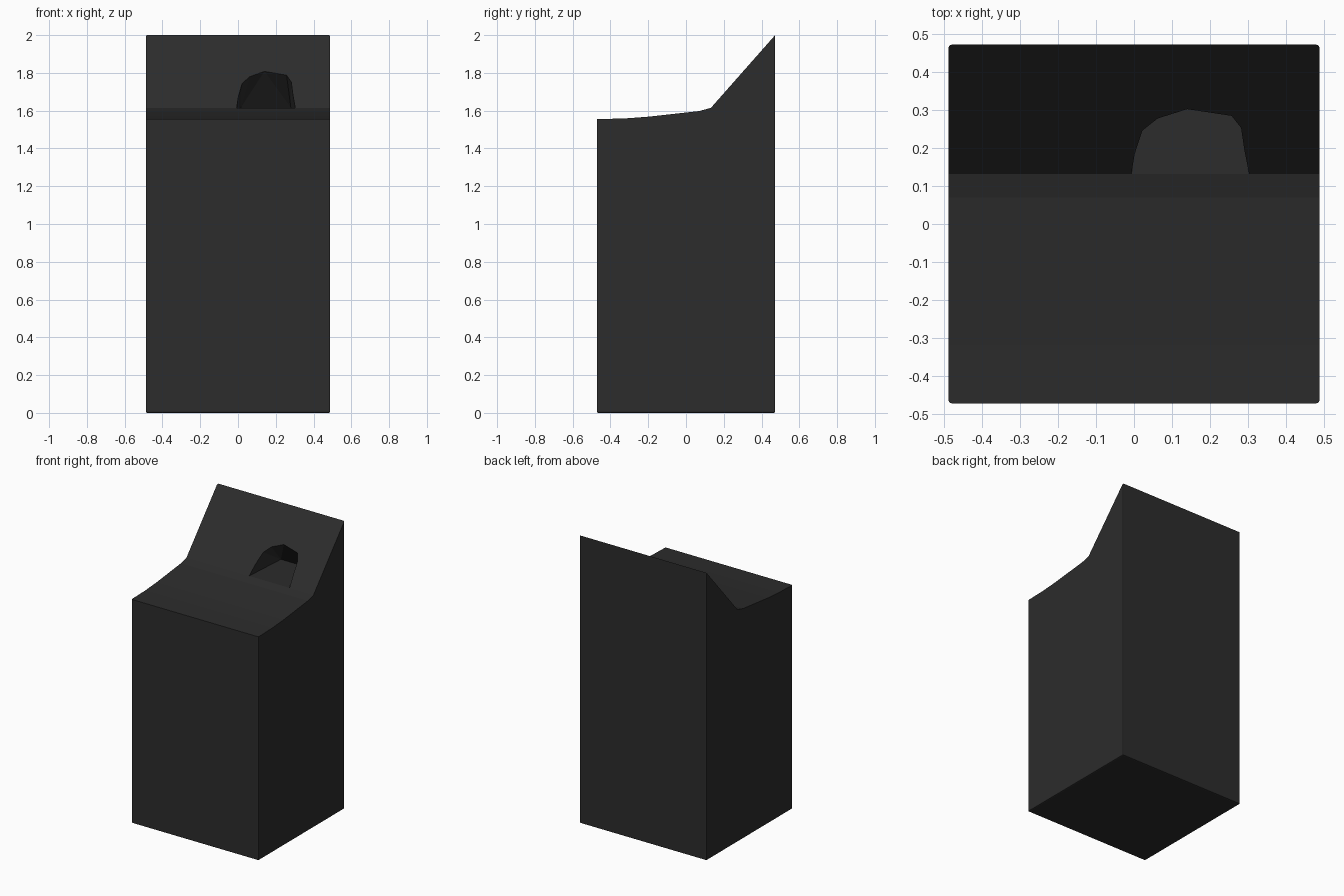
import bpy, bmesh

if "Cube" in bpy.data.objects:
    bpy.data.objects.remove(bpy.data.objects["Cube"])

W = 0.488
# Side profile of the top (y, z), front to back, ending at the crease
tray = [(-0.472, 1.555), (-0.32, 1.559), (-0.2, 1.568), (0.07, 1.598), (0.132, 1.615)]
top_back = (0.472, 2.0)
base = [(0.472, 0.0), (-0.472, 0.0)]
# Outline of the pocket on the sloped panel (x, z)
pocket = [(-0.007, 1.615), (0.002, 1.675), (0.022, 1.744), (0.062, 1.78), (0.14, 1.808),
          (0.257, 1.788), (0.282, 1.752), (0.29, 1.69), (0.303, 1.615)]

bm = bmesh.new()


def pair(p):
    return bm.verts.new((-W, *p)), bm.verts.new((W, *p))


def on_slope(x, z):
    t = (z - 1.615) / (2.0 - 1.615)
    return bm.verts.new((x, 0.132 + t * (0.472 - 0.132), z))


# Body: side caps and strips between them
rows = [pair(p) for p in tray + [top_back] + base]
hole = [on_slope(*p) for p in pocket]
crease = len(tray) - 1
bm.faces.new([r[0] for r in rows])
bm.faces.new([r[1] for r in reversed(rows)])
for i, (a, b) in enumerate(zip(rows, rows[1:] + rows[:1])):
    if i == crease - 1:      # last tray strip carries the pocket mouth
        bm.faces.new([a[0], a[1], b[1], hole[-1], hole[0], b[0]])
    elif i == crease:        # sloped panel around the pocket
        bm.faces.new([a[0], *hole, a[1], b[1], b[0]])
    else:
        bm.faces.new([a[0], a[1], b[1], b[0]])

# Pocket: level floor, roof facets sloping down to its rear edge
rear_l = bm.verts.new((0.015, 0.45, 1.615))
rear_r = bm.verts.new((0.28, 0.45, 1.615))
bm.faces.new([hole[0], hole[-1], rear_r, rear_l])
mid = 4
for i in range(len(hole) - 1):
    bm.faces.new([hole[i], hole[i + 1], rear_l if i < mid else rear_r])
bm.faces.new([hole[mid], rear_r, rear_l])
bmesh.ops.recalc_face_normals(bm, faces=bm.faces[:])

# Tiny bevel on the base and the upright corners
uprights = [rows[0], rows[-3], rows[-2], rows[-1]]
corner = {v for r in uprights for v in r}
edges = [e for e in bm.edges if e.verts[0] in corner and e.verts[1] in corner
         and min(v.co.z for v in e.verts) < 0.01]
bmesh.ops.bevel(bm, geom=edges, offset=0.007, segments=2, profile=0.5, affect='EDGES')

mesh = bpy.data.meshes.new("kiosk_body")
bm.to_mesh(mesh)
bm.free()
body = bpy.data.objects.new("kiosk_body", mesh)
bpy.context.collection.objects.link(body)

mat = bpy.data.materials.new("dark_casing")
mat.diffuse_color = (0.025, 0.025, 0.025, 1)
mat.use_nodes = True
mat.node_tree.nodes["Principled BSDF"].inputs["Base Color"].default_value = mat.diffuse_color
mesh.materials.append(mat)
